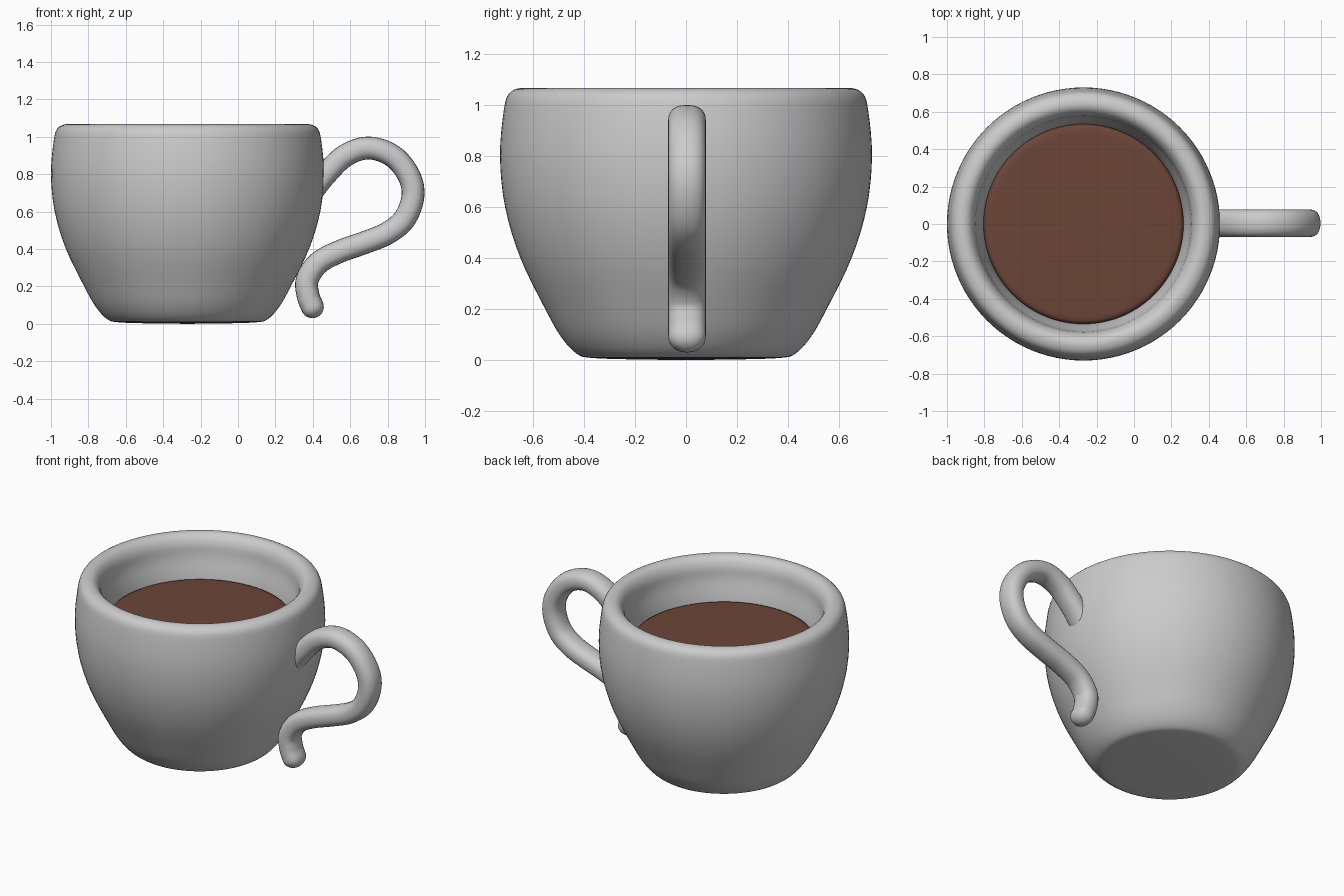
import bpy, bmesh, math
from mathutils import Vector

if "Cube" in bpy.data.objects:
    bpy.data.objects.remove(bpy.data.objects["Cube"])

CX = -0.27  # cup axis


def spline(pts, steps):
    """Catmull-Rom curve through 2D points."""
    p = [Vector(q) for q in pts]
    p = [2 * p[0] - p[1]] + p + [2 * p[-1] - p[-2]]
    out = []
    for i in range(1, len(p) - 2):
        a, b, c, d = p[i - 1:i + 3]
        for s in range(steps):
            t = s / steps
            out.append(0.5 * (2 * b + (c - a) * t + (2 * a - 5 * b + 4 * c - d) * t * t
                              + (3 * b - a - 3 * c + d) * t ** 3))
    return out + [p[-2]]


def skin(name, rings, color=None):
    """Join equal-length vertex rings into a capped smooth object."""
    bm = bmesh.new()
    vs = [[bm.verts.new(v) for v in r] for r in rings]
    n = len(rings[0])
    for a, b in zip(vs, vs[1:]):
        for i in range(n):
            j = (i + 1) % n
            bm.faces.new((a[i], a[j], b[j], b[i]))
    bm.faces.new(vs[0][::-1])
    bm.faces.new(vs[-1])
    bmesh.ops.recalc_face_normals(bm, faces=bm.faces)
    me = bpy.data.meshes.new(name)
    bm.to_mesh(me)
    bm.free()
    me.polygons.foreach_set("use_smooth", [True] * len(me.polygons))
    ob = bpy.data.objects.new(name, me)
    bpy.context.collection.objects.link(ob)
    if color:
        mat = bpy.data.materials.new(name)
        mat.diffuse_color = color
        mat.use_nodes = True
        mat.node_tree.nodes["Principled BSDF"].inputs["Base Color"].default_value = mat.diffuse_color
        me.materials.append(mat)
    return ob


def lathe(name, profile, n=96, color=None):
    ang = [2 * math.pi * i / n for i in range(n)]
    return skin(name, [[(CX + r * math.cos(a), r * math.sin(a), z) for a in ang]
                       for r, z in profile], color)


# Cup: outer wall, rounded rim, inner wall and floor
cup_profile = [(0.02, 0), (0.2, 0.002), (0.37, 0.008), (0.43, 0.025), (0.49, 0.09),
               (0.55, 0.195), (0.65, 0.4), (0.71, 0.6), (0.73, 0.8), (0.715, 0.98),
               (0.695, 1.045), (0.65, 1.067), (0.61, 1.055), (0.582, 1.01), (0.57, 0.93),
               (0.54, 0.81), (0.51, 0.6), (0.45, 0.4), (0.38, 0.24), (0.3, 0.17), (0.02, 0.16)]
lathe("cup", spline(cup_profile, 4))

# Coffee surface, filling the inside with a softened edge
lathe("coffee", [(0.01, 0.72), (0.51, 0.72), (0.535, 0.79), (0.53, 0.81),
                 (0.515, 0.818), (0.49, 0.82), (0.01, 0.82)], color=(0.15, 0.06, 0.04, 1))

# Handle: rounded section swept along an S-shaped path
path = spline([(0.39, 0.70), (0.47, 0.80), (0.575, 0.90), (0.70, 0.94), (0.83, 0.895),
               (0.915, 0.79), (0.935, 0.68), (0.89, 0.56), (0.80, 0.485), (0.68, 0.435),
               (0.54, 0.385), (0.43, 0.325), (0.37, 0.235), (0.375, 0.15), (0.398, 0.09)], 6)


def section(c, t, k, n=24):
    nrm = Vector((-t.y, t.x))
    ring = []
    for i in range(n):
        a = 2 * math.pi * i / n
        ca, sa = math.cos(a), math.sin(a)
        u = 0.061 * k * math.copysign(abs(ca) ** 0.85, ca)
        w = 0.074 * k * math.copysign(abs(sa) ** 0.85, sa)
        ring.append((c.x + nrm.x * u, 0.004 + w, c.y + nrm.y * u))
    return ring


rings = []
for i, c in enumerate(path):
    t = (path[min(i + 1, len(path) - 1)] - path[max(i - 1, 0)]).normalized()
    rings.append(section(c, t, 1))
for i in range(1, 7):  # rounded lower tip
    a = math.radians(14 * i)
    rings.append(section(path[-1] + t * 0.06 * math.sin(a), t, math.cos(a)))
skin("handle", rings)

# Keep the crease at flat caps clean
for ob in bpy.context.collection.objects:
    ob.select_set(True)
    bpy.context.view_layer.objects.active = ob
bpy.ops.object.shade_smooth_by_angle(angle=math.radians(50))
